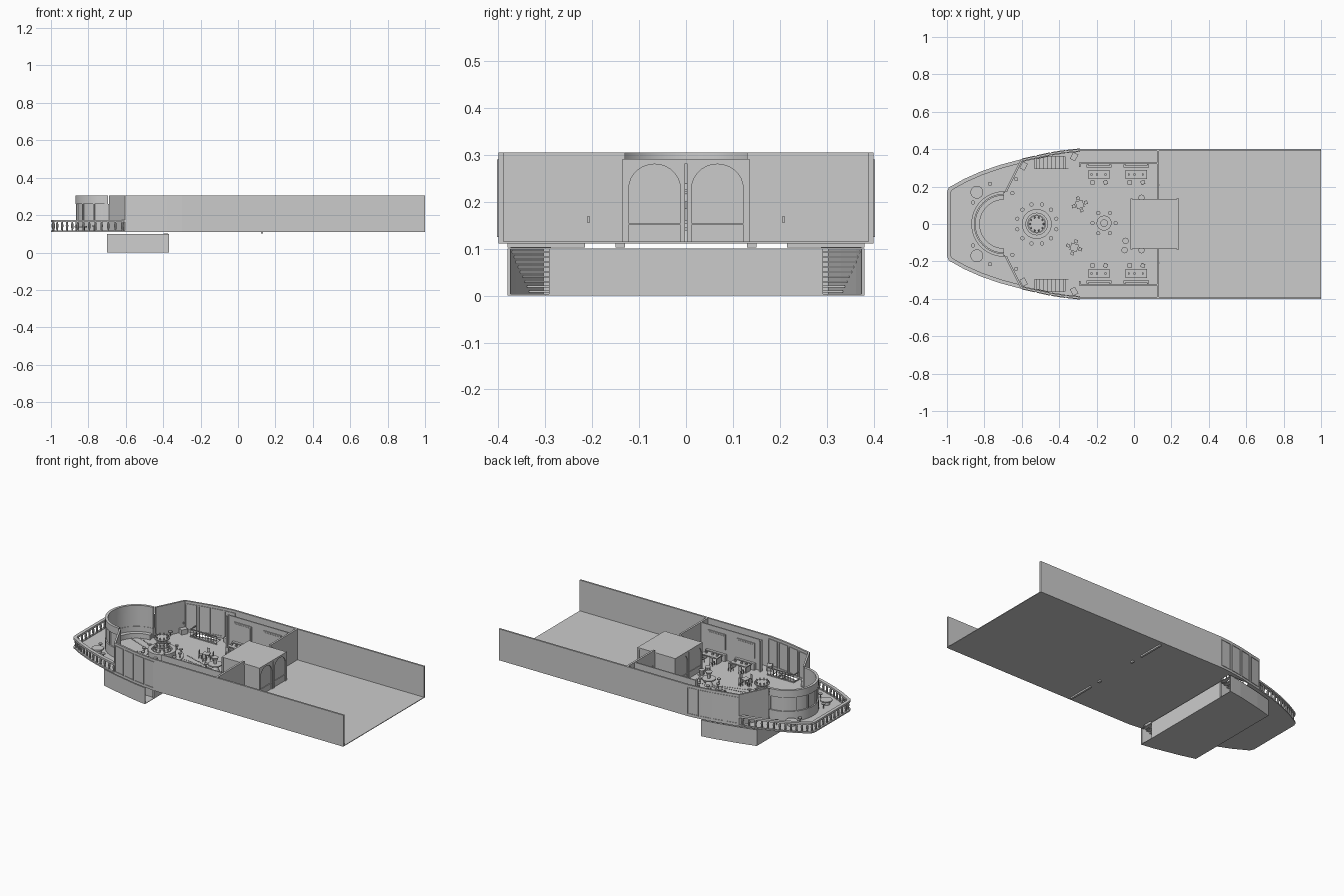
import bpy, bmesh
from math import sin, cos, pi, radians, hypot, atan2
from mathutils import Vector, Matrix

if "Cube" in bpy.data.objects:
    bpy.data.objects.remove(bpy.data.objects["Cube"])

DECK, TOP = 0.115, 0.305
HULL = [(1, .4), (-.3, .4), (-.38, .391), (-.45, .38), (-.6, .347), (-.72, .315),
        (-.82, .28), (-.91, .24), (-.99, .195), (-1, .17)]

def hull_y(x):
    for (a, ya), (b, yb) in zip(HULL, HULL[1:]):
        if b <= x <= a:
            return ya + (yb - ya) * (a - x) / (a - b)

def hull_part(x0, x1, inset=0):
    mid = [x for x, _ in HULL if x1 < x < x0]
    return [(x, hull_y(x) - inset) for x in [x0] + mid + [x1]]

def box(bm, x0, x1, y0, y1, z0, z1, rot=0, about=(0, 0)):
    m = Matrix.Translation(((x0 + x1) / 2, (y0 + y1) / 2, (z0 + z1) / 2)) @ Matrix.Diagonal((abs(x1 - x0), abs(y1 - y0), abs(z1 - z0), 1))
    m = Matrix.Translation((*about, 0)) @ Matrix.Rotation(rot, 4, 'Z') @ m
    bmesh.ops.create_cube(bm, size=1, matrix=m)

def cyl(bm, x, y, r, z0, z1, r2=None, n=24):
    bmesh.ops.create_cone(bm, cap_ends=True, segments=n, radius1=r, radius2=r if r2 is None else r2,
                          depth=z1 - z0, matrix=Matrix.Translation((x, y, (z0 + z1) / 2)))

def prism(bm, pts, z0, z1):
    f = bm.faces.new([bm.verts.new((x, y, z0)) for x, y in pts])
    new = bmesh.ops.extrude_face_region(bm, geom=[f])['geom']
    bmesh.ops.translate(bm, vec=(0, 0, z1 - z0), verts=[v for v in new if isinstance(v, bmesh.types.BMVert)])

def wall(bm, pts, t, z0, z1):
    """Wall along a path, thickened to the left of travel with mitred corners."""
    P = [Vector(p) for p in pts]
    inner = []
    for i, p in enumerate(P):
        d = [(b - a).normalized() for a, b in zip(P[max(i - 1, 0):i + 1], P[max(i - 1, 0) + 1:i + 2])]
        n = sum((Vector((-v.y, v.x)) for v in d), Vector((0, 0))).normalized()
        inner.append(p + n * t / max(.4, n.dot(Vector((-d[0].y, d[0].x)))))
    rings = [[bm.verts.new((a.x, a.y, z0)), bm.verts.new((a.x, a.y, z1)),
              bm.verts.new((b.x, b.y, z1)), bm.verts.new((b.x, b.y, z0))] for a, b in zip(P, inner)]
    for r, s in zip(rings, rings[1:]):
        for k in range(4):
            bm.faces.new((r[k], r[(k + 1) % 4], s[(k + 1) % 4], s[k]))
    bm.faces.new(rings[0])
    bm.faces.new(rings[-1])

def finish(name, bm, mirror=False, smooth=False):
    bmesh.ops.recalc_face_normals(bm, faces=bm.faces)
    me = bpy.data.meshes.new(name)
    bm.to_mesh(me)
    bm.free()
    ob = bpy.data.objects.new(name, me)
    bpy.context.collection.objects.link(ob)
    bpy.ops.object.select_all(action='DESELECT')
    ob.select_set(True)
    bpy.context.view_layer.objects.active = ob
    if smooth:
        bpy.ops.object.shade_smooth_by_angle(angle=radians(35))
    if mirror:
        m = ob.modifiers.new("mirror", 'MIRROR')
        m.use_axis = (False, True, False)
        m.use_mirror_merge = False
    return ob

def chair(bm, x, y, rot, s=.011):
    a = dict(rot=rot, about=(x, y))
    box(bm, -s, s, -s, s, DECK + .02, DECK + .025, **a)
    box(bm, s - .003, s, -s, s, DECK + .025, DECK + .05, **a)
    for i in (-1, 1):
        for j in (-1, 1):
            box(bm, i * s, i * (s - .003), j * s, j * (s - .003), DECK, DECK + .02, **a)

def stool(bm, x, y, h=.03):
    cyl(bm, x, y, .003, DECK, DECK + h, n=8)
    cyl(bm, x, y, .011, DECK + h - .006, DECK + h, n=12)

# deck with stairwell openings
bm = bmesh.new()
prism(bm, HULL + [(x, -y) for x, y in reversed(HULL)], DECK - .004, DECK)
deck = finish("deck", bm)
bm = bmesh.new()
for s in (-1, 1):
    box(bm, -.52, -.37, s * .297, s * .362, .1, .13)
cutter = finish("stairwell_cutter", bm)
cutter.hide_render = True
mod = deck.modifiers.new("holes", 'BOOLEAN')
mod.operation, mod.object, mod.solver = 'DIFFERENCE', cutter, 'EXACT'
bpy.context.view_layer.objects.active = deck
bpy.ops.object.modifier_apply(modifier="holes")
bpy.data.objects.remove(cutter)

# outer hull walls and slanted bulkhead
bm = bmesh.new()
wall(bm, hull_part(1, -.605) + [(-.69, .175)], .011, DECK - .002, TOP)
finish("hull_wall", bm, mirror=True)

# window frames along the curved side
bm = bmesh.new()
for x in (-.29, -.37, -.45, -.53):
    for a, b, z0, z1 in ((x, x - .07, .125, .13), (x, x - .07, .285, .29), (x, x - .004, .13, .285), (x - .066, x - .07, .13, .285)):
        wall(bm, hull_part(a, b, -.003), .018, z0, z1)
finish("side_window_frames", bm, mirror=True)

# rounded front lounge wall: sill, glass band, header
arc = lambda r, n=28: [(-.695 + r * cos(pi / 2 + pi * i / n), r * sin(pi / 2 + pi * i / n)) for i in range(n + 1)]
bm = bmesh.new()
wall(bm, arc(.175), .016, DECK, .175)
wall(bm, arc(.167), .006, .175, .26)
wall(bm, arc(.175), .016, .26, TOP)
wall(bm, arc(.155), .025, DECK, .145)
for i in range(0, 29, 4):
    x, y = arc(.17)[i]
    box(bm, -.004, .004, -.004, .004, .175, .26, rot=atan2(y, x + .695), about=(x, y))
finish("front_lounge_wall", bm, smooth=True)

# bow railing with balusters
path = hull_part(-.605, -1)
path += [(x, -y) for x, y in reversed(path)]
bm = bmesh.new()
wall(bm, path, .02, .163, .175)
wall(bm, path, .012, DECK - .003, DECK + .004)
for (ax, ay), (bx, by) in zip(path, path[1:]):
    n = max(1, round(hypot(bx - ax, by - ay) / .036))
    for i in range(n):
        t = (i + .5) / n
        x, y = (ax + (bx - ax) * t) * .99, (ay + (by - ay) * t) * .97
        cyl(bm, x, y, .004, DECK, .145, .007, n=8)
        cyl(bm, x, y, .007, .145, .164, .004, n=8)
finish("bow_railing", bm)

# round tables and stools on the bow
bm = bmesh.new()
cyl(bm, -.84, .17, .034, DECK + .02, DECK + .028)
cyl(bm, -.84, .17, .022, DECK, DECK + .02)
for x, y in ((-.77, .215), (-.86, .115), (-.65, .165), (-.63, .24)):
    stool(bm, x, y)
finish("bow_table", bm, mirror=True, smooth=True)

# lower stair block with stairwells
side = hull_part(-.37, -.7, .012)
bm = bmesh.new()
box(bm, -.7, -.37, -.285, .285, 0, .1)
prism(bm, side + [(x, -y) for x, y in reversed(side)], 0, .003)
finish("lower_block", bm)
bm = bmesh.new()
wall(bm, side + [(-.7, .28)], .006, 0, .1)
for i in range(10):
    x, z = -.375 - .022 * i, .105 - .0105 * i
    box(bm, x - .022, x, .288, hull_y(x - .022) - .014, z - .004, z)
box(bm, -.38, -.37, .285, .292, 0, .1)
finish("stairs", bm, mirror=True)
bm = bmesh.new()
for z in (DECK, .16):
    box(bm, -.53, -.35, .293, .297, z, z + .006)
    box(bm, -.532, -.528, .293, .358, z, z + .006)
for i in range(10):
    box(bm, -.531 + .0197 * i, -.528 + .0197 * i, .294, .297, DECK, .16)
finish("stair_rail", bm, mirror=True)

# inner side walls and transverse wall with doors
bm = bmesh.new()
box(bm, -.29, .13, .32, .328, DECK, TOP)
box(bm, -.295, -.285, .305, .328, DECK, TOP)
box(bm, .122, .134, .215, .38, .102, TOP)
box(bm, .122, .134, .13, .39, .217, TOP)
box(bm, .122, .134, .13, .15, .102, .217)
box(bm, .122, .134, .38, .392, DECK, TOP)
finish("inner_walls", bm, mirror=True)
bm = bmesh.new()
box(bm, .124, .131, .148, .217, DECK, .217)
box(bm, .131, .137, .206, .21, .155, .17)
finish("door", bm, mirror=True)

# lift lobby: side walls, roof, arched frames at both ends
bm = bmesh.new()
box(bm, -.02, .24, -.132, .132, .281, .291)
for s in (-1, 1):
    box(bm, -.012, .232, s * .122, s * .13, DECK, .281)
for x in (-.02, .228):
    for y0, y1 in ((-.135, -.122), (-.012, -.002), (.002, .012), (.122, .135)):
        box(bm, x, x + .012, y0, y1, DECK, .291)
    for c in (-.067, .067):
        box(bm, x + .004, x + .007, c - .055, c + .055, DECK, .281)
        box(bm, x + .001, x + .011, c - .055, c + .055, .15, .155)
        pts = [(c + .055 * cos(pi * i / 14), .228 + .052 * sin(pi * i / 14)) for i in range(15)]
        for (ya, za), (yb, zb) in zip(pts, pts[1:]):
            vs = [[bm.verts.new((xx, y, z)) for y, z in ((ya, za), (yb, zb), (yb, .283), (ya, .283))] for xx in (x, x + .012)]
            bm.faces.new(vs[0]), bm.faces.new(vs[1])
            bm.faces.new((vs[0][0], vs[0][1], vs[1][1], vs[1][0]))
finish("lift_lobby", bm)

# service counters with wall displays and chairs
bm = bmesh.new()
for x in (-.187, .012):
    box(bm, x - .068, x + .068, .302, .318, DECK, DECK + .04)
    box(bm, x - .057, x + .057, .24, .29, DECK + .036, DECK + .042)
    for e in (-.052, .047):
        box(bm, x + e, x + e + .005, .243, .288, DECK, DECK + .036)
    box(bm, x - .06, x + .06, .314, .32, .18, .275)
    box(bm, x - .052, x + .052, .312, .315, .188, .267)
    for k in (-.04, -.01, .035):
        box(bm, x + k - .005, x + k + .005, .26, .27, DECK + .042, DECK + .052)
    chair(bm, x - .035, .222, -pi / 2)
    chair(bm, x + .035, .222, -pi / 2 + .3)
finish("service_counter", bm, mirror=True)

# central round bar with tiered column and stools
bm = bmesh.new()
cx = -.52
cyl(bm, cx, 0, .122, DECK, DECK + .004, n=40)
ring = [(cx + .08 * cos(2 * pi * i / 32), .08 * sin(2 * pi * i / 32)) for i in range(33)]
wall(bm, ring, .022, DECK, DECK + .042)
cyl(bm, cx, 0, .014, DECK, .225, n=16)
for r, z in ((.05, .15), (.042, .175), (.032, .2), (.045, .222)):
    cyl(bm, cx, 0, r, z, z + .005)
    for i in range(10):
        a = pi * i / 5
        cyl(bm, cx + r * .8 * cos(a), r * .8 * sin(a), .005, z + .005, z + .018, .003, n=6)
for i in range(12):
    a = pi * (i + .5) / 6
    stool(bm, cx + .108 * cos(a), .108 * sin(a), .034)
finish("central_bar", bm, smooth=True)

# high table with lamp column near the lobby
bm = bmesh.new()
cyl(bm, -.16, .005, .04, DECK + .038, DECK + .045)
cyl(bm, -.16, .005, .025, DECK, DECK + .038, .01)
cyl(bm, -.16, .005, .008, DECK + .045, .19, n=12)
cyl(bm, -.16, .005, .014, .185, .2, .02, n=12)
for i in range(6):
    stool(bm, -.16 + .062 * cos(pi * i / 3), .005 + .062 * sin(pi * i / 3))
for x, y in ((-.045, -.09), (-.05, -.14), (.04, .14), (.04, -.14)):
    cyl(bm, x, y, .014, DECK, DECK + .03, .017, n=10)
finish("high_table", bm, smooth=True)

# small square tables with chairs
bm = bmesh.new()
for x, y, r in ((-.29, .105, .3), (-.32, -.125, -.3)):
    box(bm, -.02, .02, -.02, .02, DECK + .03, DECK + .035, rot=r, about=(x, y))
    cyl(bm, x, y, .004, DECK, DECK + .03, n=8)
    for k in range(4):
        a = r + k * pi / 2
        chair(bm, x + .034 * cos(a), y + .034 * sin(a), a, .009)
for s in (-1, 1):
    box(bm, -.02, .02, -.015, .015, DECK, DECK + .03, rot=s * 1.1, about=(-.32, s * .36))
    box(bm, -.02, .02, -.015, .015, DECK, DECK + .03, rot=s * 1.1, about=(-.59, s * .31))
finish("small_tables", bm)

# rows of floor lights
bm = bmesh.new()
for ax, ay, bx, by in ((-.4, .08, -.19, .012), (-.4, .03, -.2, .006), (-.12, .012, -.03, .075),
                       (-.83, .1, -.65, .03), (-.76, .12, -.64, .07)):
    n = int(hypot(bx - ax, by - ay) / .014)
    for i in range(n + 1):
        cyl(bm, ax + (bx - ax) * i / n, ay + (by - ay) * i / n, .003, DECK, DECK + .003, n=6)
finish("floor_lights", bm, mirror=True)
